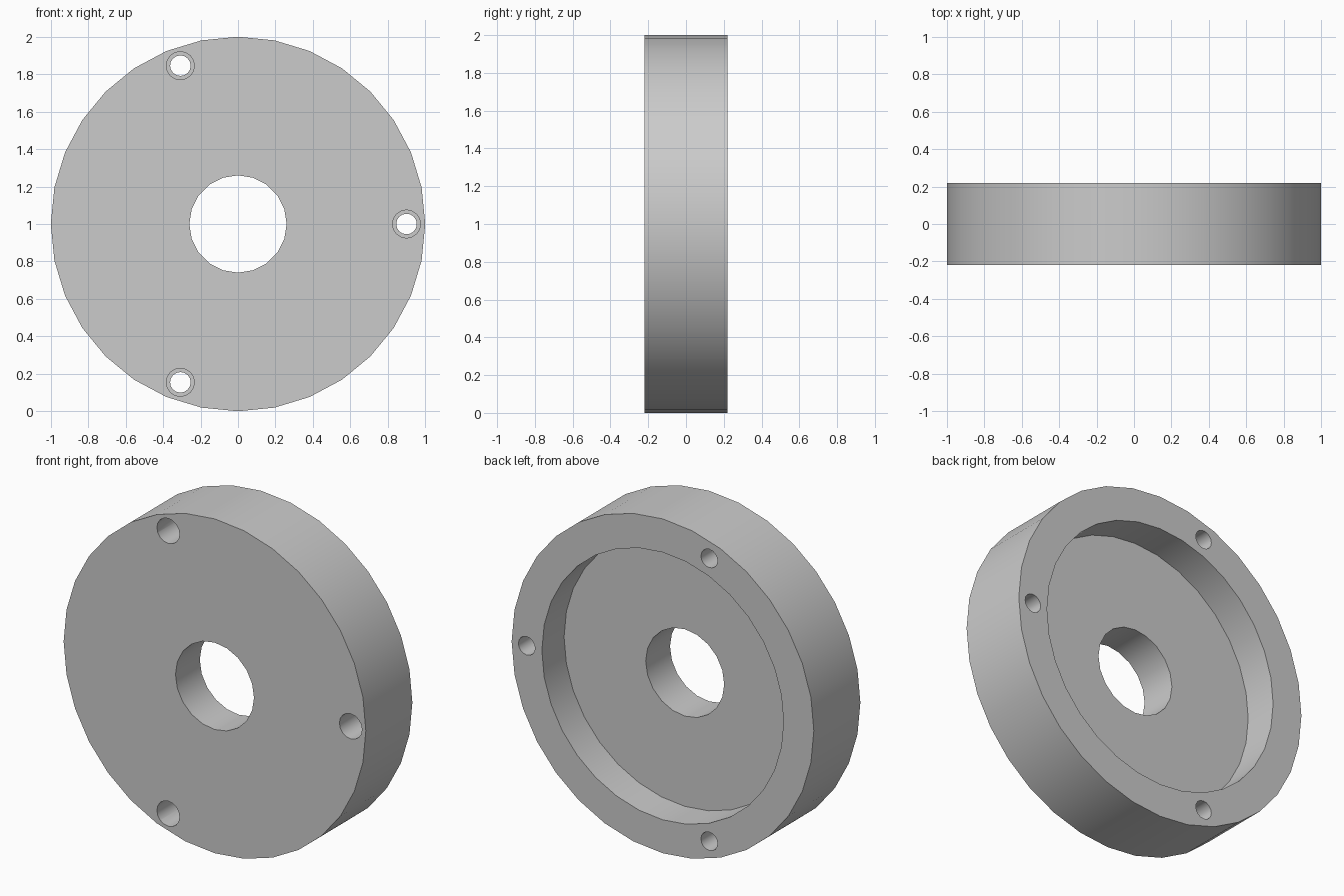
import bpy
from math import radians, cos, sin

cube = bpy.data.objects.get("Cube")
if cube:
    bpy.data.objects.remove(cube, do_unlink=True)

FRONT, BACK = -0.22, 0.22
CENTRE_Z = 1.0


def cylinder(name, radius, y0, y1, sides, x=0, z=0):
    """Cylinder lying along y, placed relative to the disc centre."""
    bpy.ops.mesh.primitive_cylinder_add(
        vertices=sides, radius=radius, depth=y1 - y0,
        location=(x, (y0 + y1) / 2, CENTRE_Z + z), rotation=(radians(90), 0, 0))
    obj = bpy.context.object
    obj.name = name
    return obj


def cut(body, cutter):
    """Subtract the cutter from the body and remove it."""
    cutter.hide_render = True
    bpy.context.view_layer.objects.active = body
    mod = body.modifiers.new("cut", "BOOLEAN")
    mod.operation = "DIFFERENCE"
    mod.solver = "EXACT"
    mod.object = cutter
    bpy.ops.object.modifier_apply(modifier=mod.name)
    bpy.data.objects.remove(cutter, do_unlink=True)


# Material
grey = bpy.data.materials.new("light_grey")
grey.use_nodes = True
colour = (0.6, 0.6, 0.6, 1)
grey.diffuse_color = colour
grey.node_tree.nodes["Principled BSDF"].inputs["Base Color"].default_value = colour

# Main disc with a shallow recess in the back and a central bore
flange = cylinder("flange_disc", 1.0, FRONT, BACK, 32)
flange.data.materials.append(grey)
cut(flange, cylinder("recess_cutter", 0.8, 0.01, BACK + 0.1, 32))
cut(flange, cylinder("bore_cutter", 0.26, FRONT - 0.1, BACK + 0.1, 20))

# Three counterbored screw holes near the rim
for angle in (0, 110, 250):
    x, z = 0.9 * cos(radians(angle)), 0.9 * sin(radians(angle))
    cut(flange, cylinder("screw_hole_cutter", 0.055, FRONT - 0.1, BACK + 0.1, 16, x, z))
    cut(flange, cylinder("counterbore_cutter", 0.075, FRONT - 0.1, 0.0, 16, x, z))

# Smooth round walls, crisp rims
bpy.ops.object.select_all(action="DESELECT")
flange.select_set(True)
bpy.context.view_layer.objects.active = flange
bpy.ops.object.shade_smooth_by_angle(angle=radians(35))
